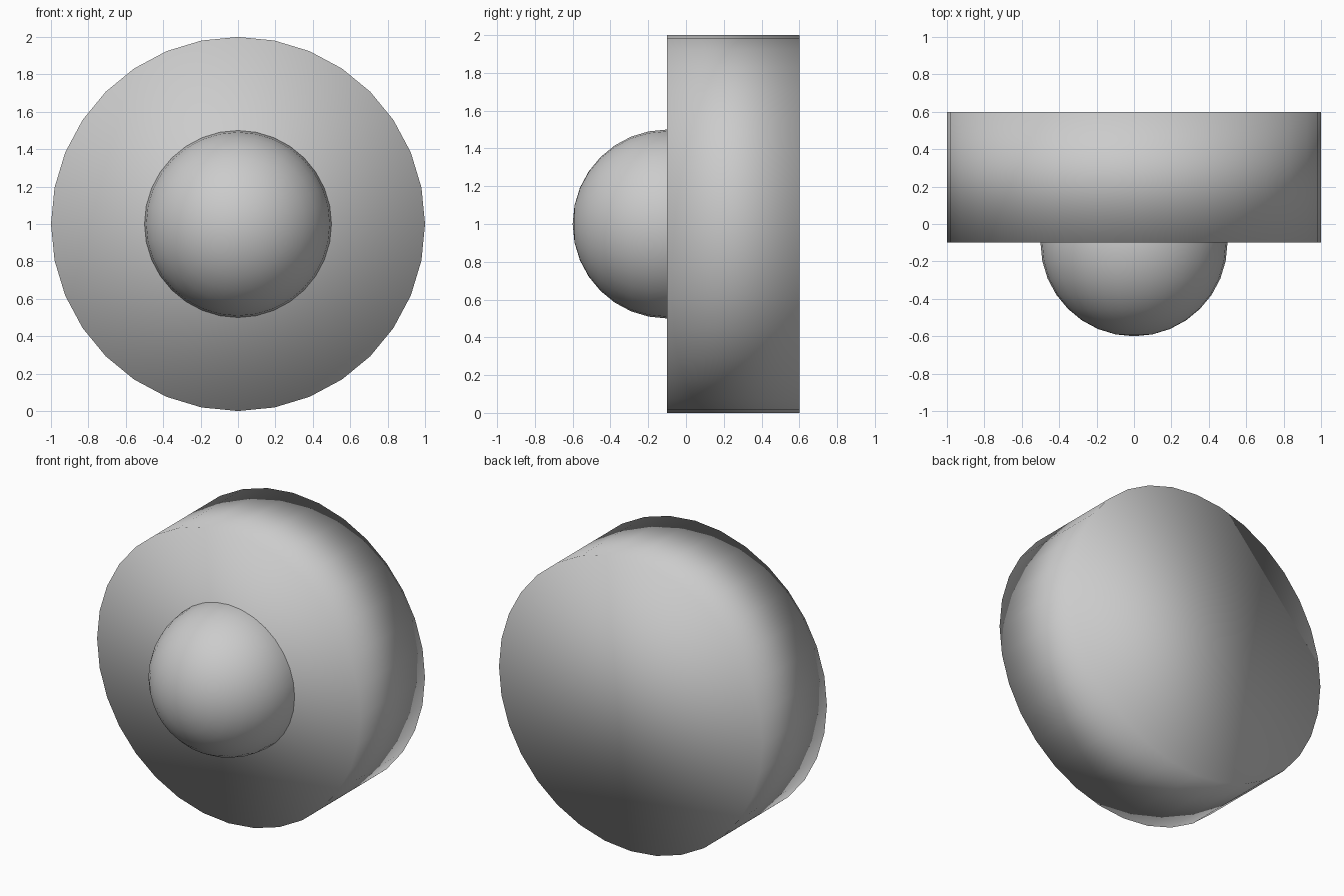
import bpy
from math import pi

if "Cube" in bpy.data.objects:
    bpy.data.objects.remove(bpy.data.objects["Cube"])


def finish(name):
    obj = bpy.context.object
    obj.name = name
    bpy.ops.object.shade_smooth()
    return obj


# Thick round disc standing on its rim, flat faces to front and back
bpy.ops.mesh.primitive_cylinder_add(vertices=32, radius=1, depth=0.7,
                                    location=(0, 0.25, 1), rotation=(pi / 2, 0, 0))
finish("disc_body")

# Ball half sunk into the front face
bpy.ops.mesh.primitive_uv_sphere_add(segments=32, ring_count=16, radius=0.5,
                                     location=(0, -0.1, 1), rotation=(pi / 2, 0, 0))
finish("front_dome")
